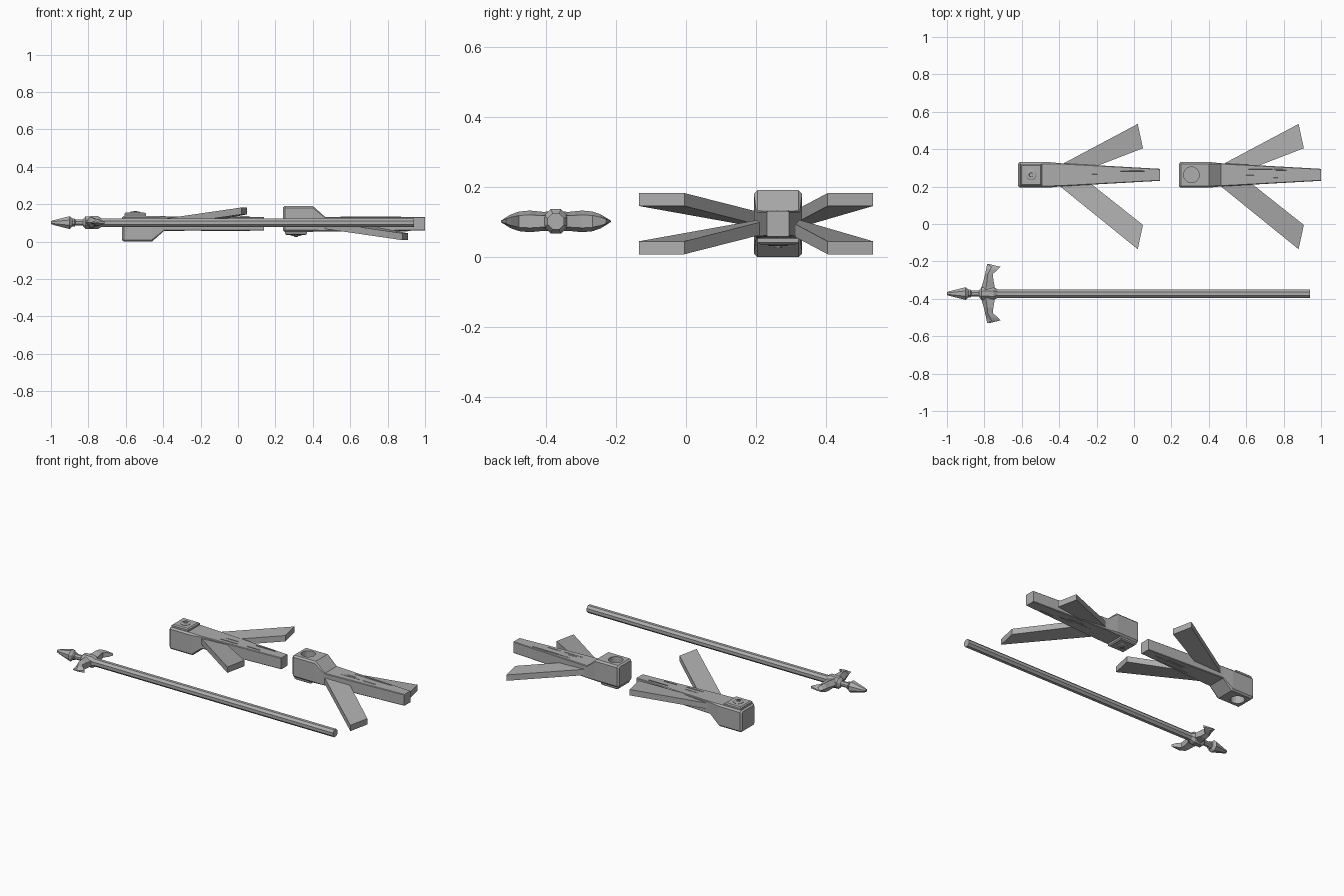
import bpy, bmesh, random
from math import cos, sin, pi
from mathutils import Vector

cube = bpy.data.objects.get("Cube")
if cube:
    bpy.data.objects.remove(cube, do_unlink=True)
random.seed(4)


def material(name, grey):
    m = bpy.data.materials.new(name)
    m.use_nodes = True
    col = (grey, grey, grey, 1)
    m.diffuse_color = col
    bsdf = m.node_tree.nodes["Principled BSDF"]
    bsdf.inputs["Base Color"].default_value = col
    bsdf.inputs["Roughness"].default_value = 0.8
    return m


GREY = material("plain grey", 0.42)


def finish(name, bm):
    bmesh.ops.recalc_face_normals(bm, faces=bm.faces)
    me = bpy.data.meshes.new(name)
    bm.to_mesh(me)
    bm.free()
    me.materials.append(GREY)
    ob = bpy.data.objects.new(name, me)
    bpy.context.collection.objects.link(ob)
    return ob


def add_loft(bm, rings):
    """Skin a row of rings that share a point count, with capped ends."""
    rows = [[bm.verts.new(p) for p in r] for r in rings]
    n = len(rows[0])
    for a, b in zip(rows, rows[1:]):
        for i in range(n):
            j = (i + 1) % n
            bm.faces.new((a[i], a[j], b[j], b[i]))
    bm.faces.new(rows[0])
    bm.faces.new(rows[-1])


def loft(name, rings):
    bm = bmesh.new()
    add_loft(bm, rings)
    return finish(name, bm)


def circle(center, r, axis, n):
    pts = []
    for i in range(n):
        a = 2 * pi * (i + 0.5) / n
        d = (0, cos(a), sin(a)) if axis == "x" else (cos(a), sin(a), 0)
        pts.append(Vector(center) + r * Vector(d))
    return pts


# Spear: lathed point and shaft, lying along x
SY, SZ = -0.372, 0.102


def lathe(name, profile, n):
    return loft(name, [circle((x, SY, SZ), r, "x", n) for x, r in profile])


lathe("spear_point", [(-1, 0.009), (-0.985, 0.014), (-0.9, 0.037),
                      (-0.88, 0.017), (-0.8, 0.017)], 8)
lathe("spear_collar", [(-0.888, 0.018), (-0.884, 0.023), (-0.874, 0.023), (-0.87, 0.017)], 8)
lathe("guard_hub", [(-0.83, 0.018), (-0.815, 0.036), (-0.75, 0.038), (-0.73, 0.025)], 8)
lathe("spear_shaft", [(-0.77, 0.025), (0.94, 0.025)], 8)

# Hooked cross guard: offset, leading x, trailing x, half height
GUARD = [(0, -0.828, -0.738, 0.03), (0.035, -0.815, -0.745, 0.027),
         (0.075, -0.803, -0.752, 0.031), (0.105, -0.796, -0.755, 0.028),
         (0.128, -0.791, -0.728, 0.02), (0.143, -0.788, -0.713, 0.011),
         (0.157, -0.785, -0.77, 0.002)]
for side, tag in ((1, "back"), (-1, "front")):
    rings = []
    for d, x0, x1, h in GUARD:
        y, xm = SY + side * d, x0 * 0.65 + x1 * 0.35
        rings.append([(x0, y, SZ), (xm, y, SZ + h), (x1, y, SZ + h * 0.6),
                      (x1, y, SZ - h * 0.6), (xm, y, SZ - h)])
    loft("guard_arm_" + tag, rings)


# Branched wooden holders: the second is the first shifted and turned over in z
CY, MID = 0.263, 0.0955


def section(x, half, z0, z1, c):
    y0, y1 = CY - half, CY + half
    return [(x, y0 + c, z0), (x, y1 - c, z0), (x, y1, z0 + c), (x, y1, z1 - c),
            (x, y1 - c, z1), (x, y0 + c, z1), (x, y0, z1 - c), (x, y0, z0 + c)]


def holder(tag, shift, flip):
    def put(p):
        return Vector((p[0] + shift, p[1], MID + flip * (p[2] - MID)))

    def part(name, rings):
        return loft(tag + name, [[put(p) for p in r] for r in rings])

    # Socket block running into the tapered middle prong
    block = part("_block_and_middle_prong", [
        section(-0.62, 0.06, 0.008, 0.13, 0.008),
        section(-0.61, 0.069, 0, 0.138, 0.01),
        section(-0.46, 0.069, 0, 0.138, 0.01),
        section(-0.395, 0.062, 0.058, 0.136, 0.004),
        section(0.14, 0.032, 0.06, 0.132, 0.003)])

    # Blind round socket
    cutter = part("_socket_cutter", [circle((-0.553, CY, z), 0.042, "z", 20)
                                     for z in (-0.05, 0.09)])
    cutter.hide_render = True
    mod = block.modifiers.new("socket", "BOOLEAN")
    mod.operation, mod.object, mod.solver = "DIFFERENCE", cutter, "EXACT"
    bpy.context.view_layer.objects.active = block
    bpy.ops.object.modifier_apply(modifier=mod.name)
    bpy.data.objects.remove(cutter, do_unlink=True)

    # Flaring side prongs: root and end edges in plan
    sides = {"_back_prong": ((-0.375, 0.325), (-0.25, 0.29), (0.02, 0.535), (0.048, 0.405)),
             "_front_prong": ((-0.4, 0.205), (-0.255, 0.235), (0.02, -0.135), (0.048, -0.005))}
    for name, (a, b, c, d) in sides.items():
        part(name, [[(*a, 0.085), (*b, 0.085), (*b, 0.122), (*a, 0.122)],
                    [(*c, 0.146), (*d, 0.146), (*d, 0.183), (*c, 0.183)]])

    # Bolted cap plate with bevelled rim
    def square(r, z):
        return [(-0.55 + sx * r, CY + sy * r, z)
                for sx, sy in ((-1, -1), (1, -1), (1, 1), (-1, 1))]
    part("_cap_plate", [square(0.058, 0.13), square(0.058, 0.149), square(0.051, 0.155)])
    part("_washer", [circle((-0.55, CY, z), r, "z", 12)
                     for r, z in ((0.03, 0.15), (0.03, 0.157), (0.025, 0.16))])
    part("_bolt", [circle((-0.55, CY, z), r, "z", 6) for r, z in ((0.013, 0.155), (0.011, 0.165))])

    # Raised grain slivers on both broad faces of the middle prong
    bm = bmesh.new()
    for low, high in ((0.131, 0.1365), (0.0605, 0.057)):
        for i in range(7):
            x = random.uniform(-0.33, -0.05)
            y = CY + random.uniform(-0.032, 0.032)
            length = random.uniform(0.06, 0.15)
            rings = []
            for t, w in ((0, 0.0004), (0.5, 0.002), (1, 0.0004)):
                px = x + t * length
                rings.append([put((px, y - w, low)), put((px, y + w, low)), put((px, y, high))])
            add_loft(bm, rings)
    finish(tag + "_grain", bm)


holder("left_facing_up", 0, 1)
holder("right_facing_down", 0.86, -1)
